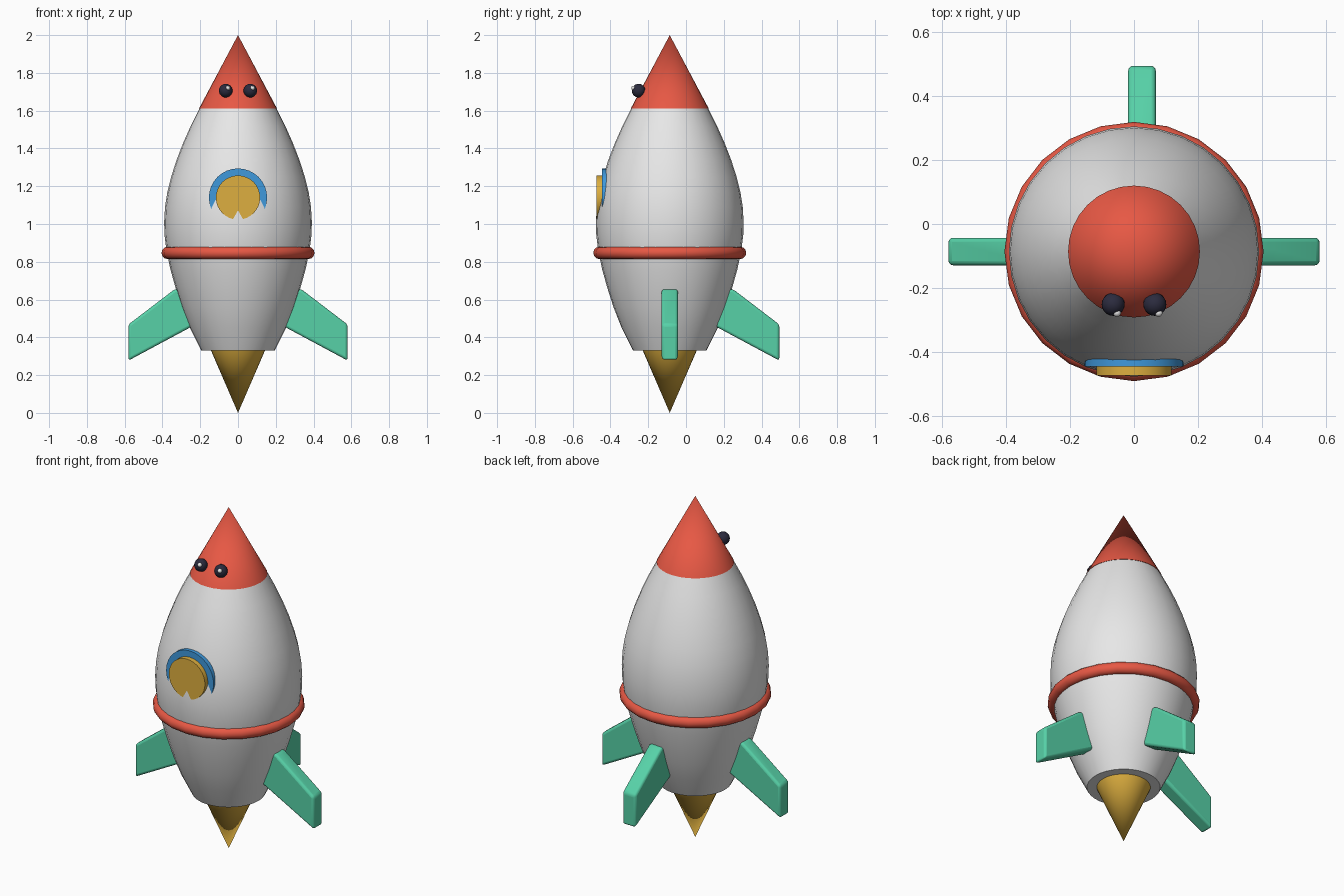
import bpy, bmesh, math
from mathutils import Vector, Matrix

cube = bpy.data.objects.get("Cube")
if cube:
    bpy.data.objects.remove(cube, do_unlink=True)

AXIS_Y = -0.086  # the hull axis sits forward of the origin


def material(name, r, g, b):
    m = bpy.data.materials.new(name)
    m.use_nodes = True
    m.diffuse_color = (r, g, b, 1)
    m.node_tree.nodes["Principled BSDF"].inputs["Base Color"].default_value = (r, g, b, 1)
    return m


white = material("hull white", 0.8, 0.8, 0.8)
red = material("red", 0.8, 0.098, 0.058)
yellow = material("yellow", 0.73, 0.43, 0.05)
blue = material("blue", 0.05, 0.32, 0.72)
green = material("green", 0.095, 0.64, 0.39)
dark = material("eye dark", 0.024, 0.024, 0.048)


def finish(obj, name, mat, smooth=40):
    obj.name = name
    obj.data.materials.append(mat)
    bpy.ops.object.select_all(action='DESELECT')
    obj.select_set(True)
    bpy.context.view_layer.objects.active = obj
    if smooth:
        bpy.ops.object.shade_smooth_by_angle(angle=math.radians(smooth))
    return obj


def lathe(name, profile, mat, segments=32):
    """Revolve (radius, z) points about the hull axis, bottom to top."""
    bm = bmesh.new()
    rings = []
    for r, z in profile:
        if r == 0:
            rings.append([bm.verts.new((0, 0, z))] * segments)
            continue
        turns = [math.tau * i / segments for i in range(segments)]
        rings.append([bm.verts.new((r * math.cos(a), r * math.sin(a), z)) for a in turns])
    for low, high in zip(rings, rings[1:]):
        for i in range(segments):
            j = (i + 1) % segments
            corners = dict.fromkeys((low[i], low[j], high[j], high[i]))
            bm.faces.new(list(corners))
    mesh = bpy.data.meshes.new(name)
    bm.to_mesh(mesh)
    bm.free()
    obj = bpy.data.objects.new(name, mesh)
    obj.location.y = AXIS_Y
    bpy.context.collection.objects.link(obj)
    return finish(obj, name, mat)


def disc(name, radius, front, back, mat):
    bpy.ops.mesh.primitive_cylinder_add(
        vertices=32, radius=radius, depth=back - front,
        location=(0, (front + back) / 2, 1.14), rotation=(math.pi / 2, 0, 0))
    finish(bpy.context.object, name, mat)


def ball(name, radius, location, mat):
    bpy.ops.mesh.primitive_uv_sphere_add(segments=20, ring_count=12, radius=radius, location=location)
    finish(bpy.context.object, name, mat, 60)


def fin(name, angle, offset):
    """Swept slab with rounded edges, pointing outward at the given angle."""
    outline = [(0.22, 0.47), (0.58, 0.277), (0.58, 0.468), (0.335, 0.655), (0.29, 0.655)]
    bm = bmesh.new()
    half = 0.043
    face = bm.faces.new([bm.verts.new((x, -half, z)) for x, z in outline])
    extruded = bmesh.ops.extrude_face_region(bm, geom=[face])["geom"]
    bmesh.ops.translate(bm, vec=(0, 2 * half, 0),
                        verts=[v for v in extruded if isinstance(v, bmesh.types.BMVert)])
    bmesh.ops.recalc_face_normals(bm, faces=bm.faces)
    bm.transform(Matrix.Rotation(angle, 4, 'Z'))
    mesh = bpy.data.meshes.new(name)
    bm.to_mesh(mesh)
    bm.free()
    obj = bpy.data.objects.new(name, mesh)
    obj.location = (offset, AXIS_Y, 0)
    bpy.context.collection.objects.link(obj)
    bevel = obj.modifiers.new("rounded edges", 'BEVEL')
    bevel.width = 0.014
    bevel.segments = 3
    finish(obj, name, green)


# Hull, nose and exhaust
lathe("hull", [(0, 0.33), (0.195, 0.33), (0.255, 0.45), (0.298, 0.56), (0.33, 0.66),
               (0.358, 0.76), (0.379, 0.86), (0.389, 0.94), (0.391, 1.01), (0.3865, 1.09),
               (0.374, 1.17), (0.354, 1.25), (0.325, 1.34), (0.29, 1.43), (0.25, 1.52),
               (0.202, 1.615), (0, 1.615)], white)
lathe("nose_cone", [(0, 1.612), (0.206, 1.612), (0, 2.0)], red)
lathe("exhaust_cone", [(0, 0), (0.145, 0.335), (0, 0.335)], yellow)

# Belt
bpy.ops.mesh.primitive_torus_add(major_segments=24, minor_segments=12, major_radius=0.372,
                                 minor_radius=0.033, location=(0, AXIS_Y, 0.847))
finish(bpy.context.object, "belt", red)

# Porthole
disc("porthole_frame", 0.154, AXIS_Y - 0.36, AXIS_Y - 0.334, blue)
disc("porthole_glass", 0.117, AXIS_Y - 0.3875, AXIS_Y - 0.355, yellow)

# Eyes with a small glint
for side, x in (("right", -0.065), ("left", 0.065)):
    center = Vector((x, -0.251, 1.706))
    ball(side + "_eye", 0.036, center, dark)
    ball(side + "_eye_glint", 0.012, center + Vector((0.012, -0.027, 0.014)), white)

# Fins
fin("left_fin", 0, 0)
fin("right_fin", math.pi, 0)
fin("back_fin", math.pi / 2, 0.025)
